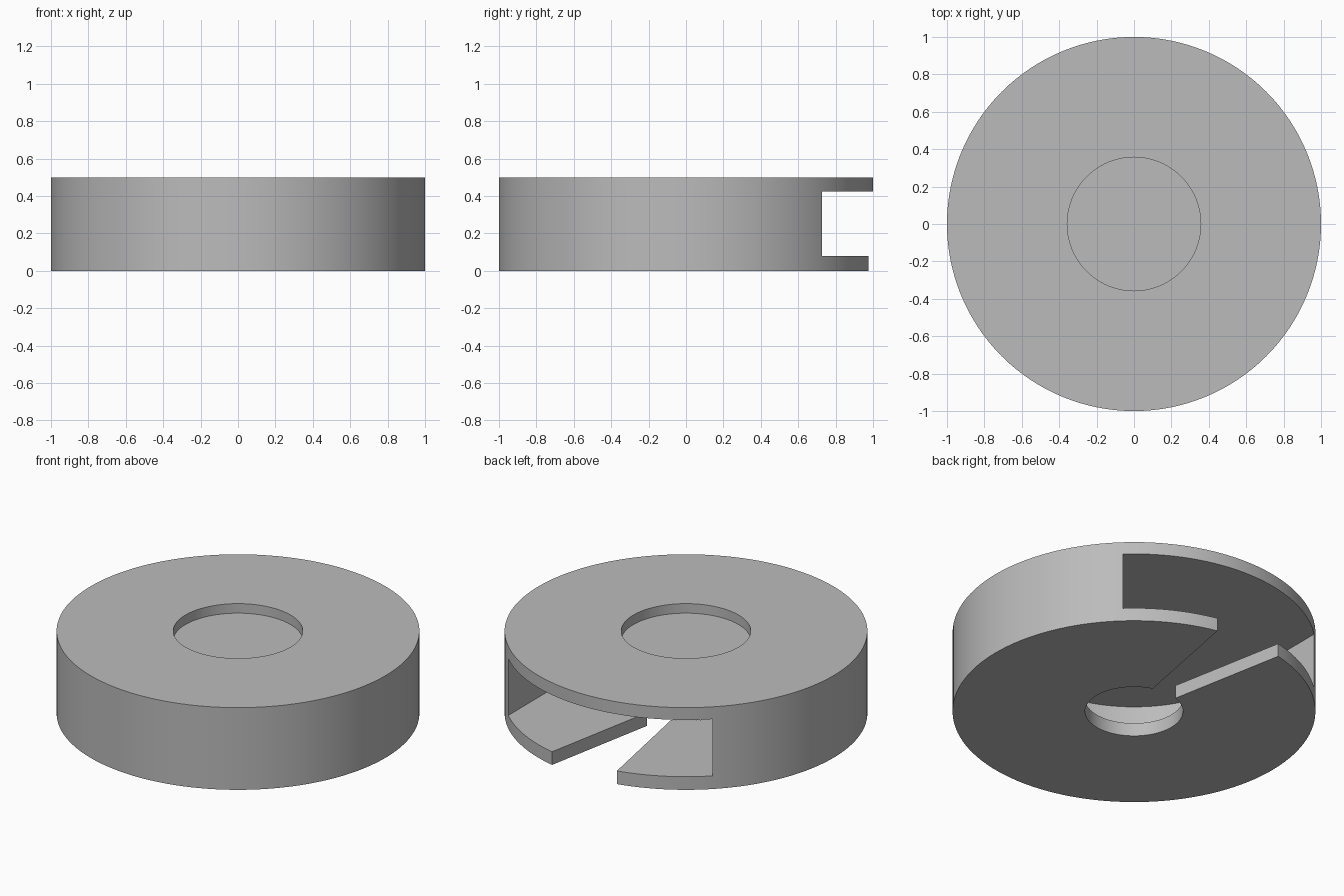
import bpy, bmesh
from math import sin, cos, pi, radians, sqrt

if "Cube" in bpy.data.objects:
    bpy.data.objects.remove(bpy.data.objects["Cube"], do_unlink=True)

HEIGHT = 0.5
FLOOR_TOP, CEILING = 0.08, 0.425
CAVITY_R, HOLE_R, RECESS_R = 0.687, 0.27, 0.357

grey = bpy.data.materials.new("mid grey")
grey.use_nodes = True
color = (0.5, 0.5, 0.5, 1)
grey.diffuse_color = color
grey.node_tree.nodes["Principled BSDF"].inputs["Base Color"].default_value = color


def arc(radius, start, end, steps):
    """Points on an arc about the origin, angles in degrees."""
    return [(radius * cos(radians(start + (end - start) * i / steps)),
             radius * sin(radians(start + (end - start) * i / steps)))
            for i in range(steps + 1)]


def prism(name, outline, z0, z1):
    """Extrude a flat outline between two heights."""
    bm = bmesh.new()
    face = bm.faces.new([bm.verts.new((x, y, z0)) for x, y in outline])
    top = bmesh.ops.extrude_face_region(bm, geom=[face])["geom"]
    for v in top:
        if isinstance(v, bmesh.types.BMVert):
            v.co.z = z1
    bmesh.ops.recalc_face_normals(bm, faces=bm.faces)
    mesh = bpy.data.meshes.new(name)
    bm.to_mesh(mesh)
    bm.free()
    mesh.materials.append(grey)
    obj = bpy.data.objects.new(name, mesh)
    bpy.context.collection.objects.link(obj)
    return obj


# Round housing
housing = prism("round_housing", arc(1, 0, 360, 128)[:-1], 0, HEIGHT)

# U-shaped cavity, open at the back
cavity = arc(CAVITY_R, 180, 360, 64) + [(CAVITY_R, 1.2), (-CAVITY_R, 1.2)]

# Keyhole in the floor: round hole with a slot that widens toward the rim
half_in, half_rim, y_end = 0.081, 0.218, 1.2
y_in, y_rim = sqrt(HOLE_R**2 - half_in**2), sqrt(1 - half_rim**2)
half_end = half_in + (half_rim - half_in) * (y_end - y_in) / (y_rim - y_in)
gap = math_gap = 17.5
keyhole = arc(HOLE_R, 90 + gap, 450 - gap, 72) + [(half_end, y_end), (-half_end, y_end)]

# Shallow round recess in the top
recess = arc(RECESS_R, 0, 360, 96)[:-1]

cutters = [prism("cavity_cutter", cavity, FLOOR_TOP, CEILING),
           prism("keyhole_cutter", keyhole, -0.1, 0.2),
           prism("recess_cutter", recess, 0.442, 0.6)]
bpy.context.view_layer.objects.active = housing
for cutter in cutters:
    mod = housing.modifiers.new(cutter.name, 'BOOLEAN')
    mod.operation, mod.solver, mod.object = 'DIFFERENCE', 'EXACT', cutter
    bpy.ops.object.modifier_apply(modifier=mod.name)
for cutter in cutters:
    bpy.data.objects.remove(cutter, do_unlink=True)

# Smooth the curved walls, keep the rims sharp
bpy.ops.object.select_all(action='DESELECT')
housing.select_set(True)
bpy.ops.object.shade_smooth_by_angle(angle=radians(30))
